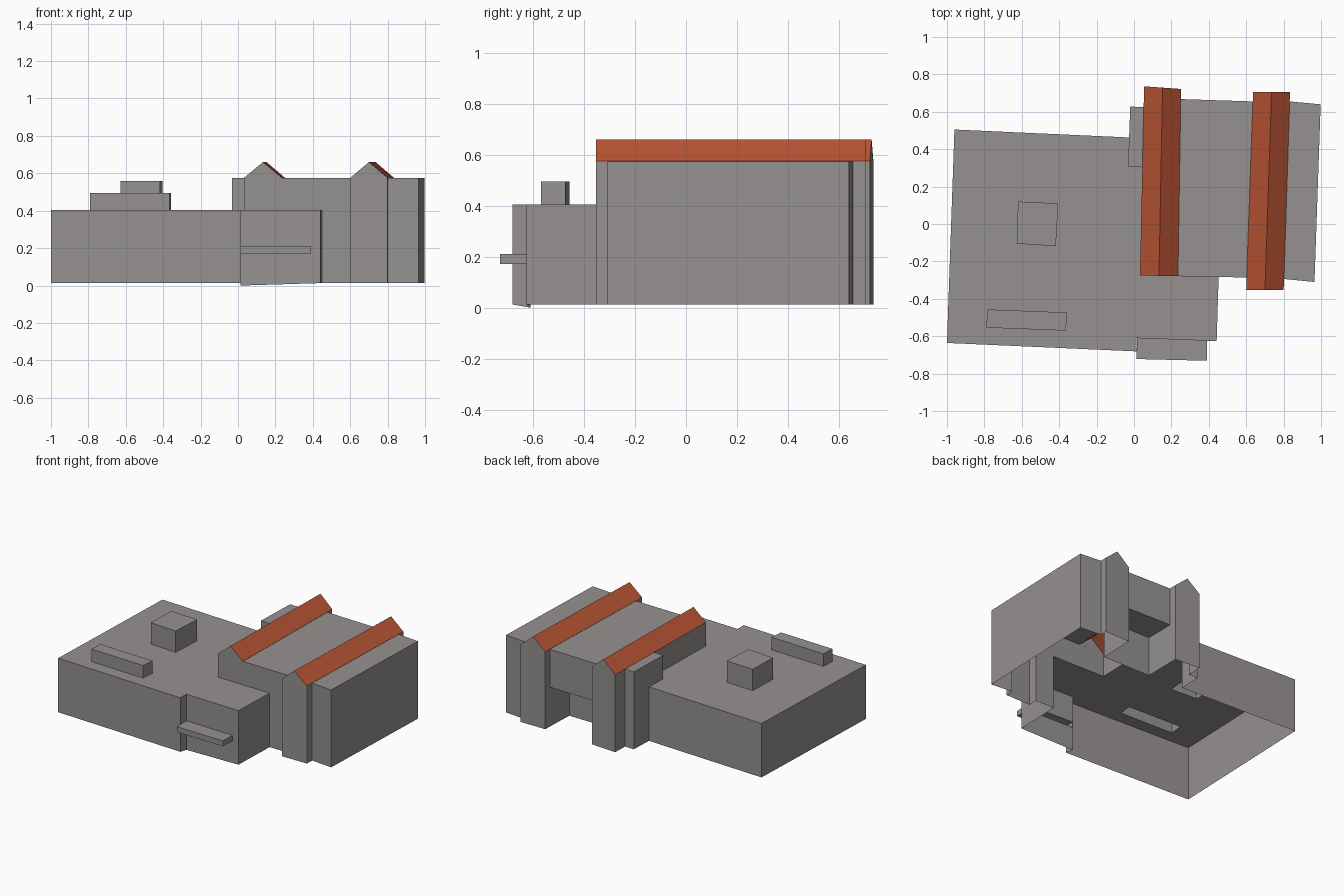
import bpy, bmesh
from mathutils import Vector

if "Cube" in bpy.data.objects:
    bpy.data.objects.remove(bpy.data.objects["Cube"])

GROUND, LOW, TALL, RIDGE = 0.013, 0.405, 0.576, 0.66
DEEP = -0.2  # solids run below ground, then get trimmed open

def material(name, rgb):
    m = bpy.data.materials.new(name)
    m.diffuse_color = (*rgb, 1)
    m.use_nodes = True
    m.node_tree.nodes["Principled BSDF"].inputs["Base Color"].default_value = m.diffuse_color
    return m

MATS = [material("grey_wall", (0.30, 0.285, 0.28)),
        material("orange_roof", (0.49, 0.09, 0.035))]

def to_object(bm, name):
    bmesh.ops.recalc_face_normals(bm, faces=bm.faces)
    me = bpy.data.meshes.new(name)
    bm.to_mesh(me)
    bm.free()
    for m in MATS:
        me.materials.append(m)
    ob = bpy.data.objects.new(name, me)
    bpy.context.collection.objects.link(ob)
    return ob

def loft(name, a, b):
    """Solid between two matching outlines."""
    bm = bmesh.new()
    va = [bm.verts.new(p) for p in a]
    vb = [bm.verts.new(p) for p in b]
    bm.faces.new(va)
    bm.faces.new(vb[::-1])
    n = len(a)
    for i in range(n):
        j = (i + 1) % n
        bm.faces.new((va[j], va[i], vb[i], vb[j]))
    return to_object(bm, name)

def prism(name, pts, z0, z1):
    return loft(name, [(x, y, z0) for x, y in pts], [(x, y, z1) for x, y in pts])

def gable(name, front, back):
    """Gabled strip; each end is (x left, y left, x right, y right)."""
    def end(x0, y0, x1, y1):
        return [(x0, y0, DEEP), (x1, y1, DEEP), (x1, y1, TALL),
                ((x0 + x1) / 2, (y0 + y1) / 2, RIDGE), (x0, y0, TALL)]
    ob = loft(name, end(*front), end(*back))
    for f in ob.data.polygons:  # sloping faces are roof
        if 0.2 < f.normal.z < 0.95:
            f.material_index = 1
    return ob

def combine(base, other, op):
    mod = base.modifiers.new("bool", "BOOLEAN")
    mod.operation, mod.object, mod.solver = op, other, "EXACT"
    deps = bpy.context.evaluated_depsgraph_get()
    deps.update()
    me = bpy.data.meshes.new_from_object(base.evaluated_get(deps))
    base.modifiers.clear()
    base.data = me
    bpy.data.objects.remove(other)

# tall block with a recess under its back wall
building = prism("building", [(0.13, -0.277), (0.70, -0.288), (0.74, 0.652), (0.15, 0.671)], DEEP, 0.575)
combine(building, prism("recess", [(0.0, 0.45), (0.9, 0.44), (0.9, 1), (0.0, 1)], -0.4, 0.30), "DIFFERENCE")

parts = [
    # right wing and back stair block
    prism("right_wing", [(0.70, -0.284), (0.965, -0.31), (0.998, 0.64), (0.735, 0.664)], DEEP, 0.575),
    prism("stair_block", [(-0.032, 0.307), (0.14, 0.298), (0.15, 0.62), (-0.02, 0.628)], DEEP, 0.5755),
    # gabled strips
    gable("left_gable", (0.032, -0.275, 0.235, -0.279), (0.054, 0.736, 0.251, 0.722)),
    gable("right_gable", (0.60, -0.353, 0.80, -0.353), (0.637, 0.706, 0.834, 0.706)),
    # low hall with stepped front
    prism("low_hall", [(-1, -0.636), (0.013, -0.681), (0.013, -0.61), (0.442, -0.626),
                       (0.455, -0.2), (0.3, 0.2), (0.1, 0.457), (-0.96, 0.505)], DEEP, LOW),
    # rooftop boxes
    prism("roof_box", [(-0.627, -0.105), (-0.418, -0.118), (-0.405, 0.11), (-0.62, 0.12)], 0.3, 0.56),
    prism("roof_bar", [(-0.79, -0.554), (-0.365, -0.57), (-0.357, -0.473), (-0.783, -0.457)], 0.3, 0.496),
    # entrance canopy
    prism("canopy", [(0.014, -0.722), (0.39, -0.731), (0.392, -0.58), (0.016, -0.57)], 0.172, 0.212),
]
for p in parts:
    combine(building, p, "UNION")

# trim at the ground, leaving the shell open below
bm = bmesh.new()
bm.from_mesh(building.data)
bmesh.ops.bisect_plane(bm, geom=bm.verts[:] + bm.edges[:] + bm.faces[:],
                       plane_co=(0, 0, GROUND), plane_no=(0, 0, 1), clear_inner=True)
bmesh.ops.dissolve_limit(bm, angle_limit=0.002, verts=bm.verts, edges=bm.edges, delimit={"MATERIAL"})
# the front step dips to the ground line
for v in bm.verts:
    if (v.co - Vector((0.013, -0.61, GROUND))).length < 0.01:
        v.co.z = 0
bm.to_mesh(building.data)
bm.free()
building.name = "building"
